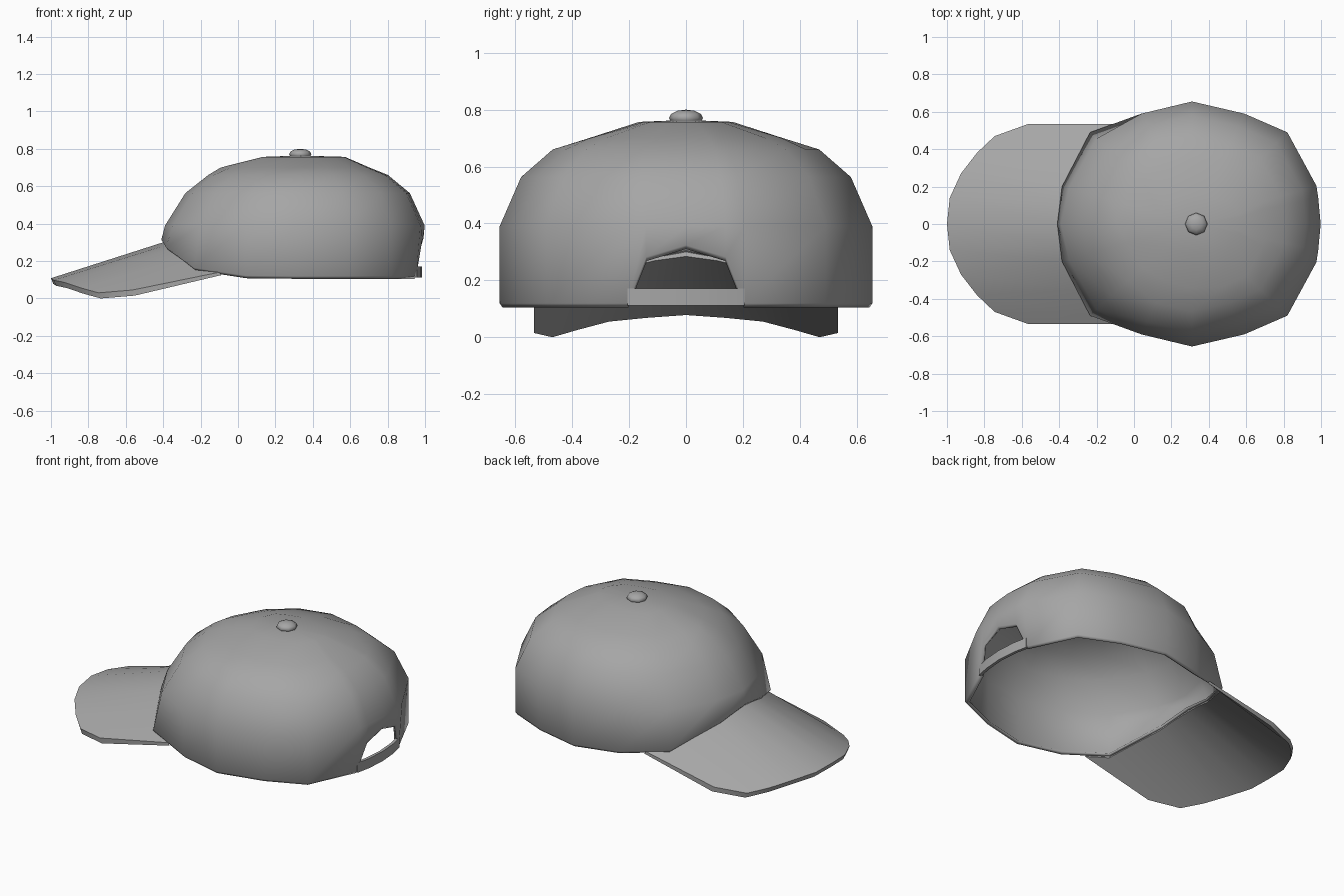
import bpy, bmesh
from math import radians
from mathutils import Matrix

if "Cube" in bpy.data.objects:
    bpy.data.objects.remove(bpy.data.objects["Cube"])

grey = bpy.data.materials.new("grey cloth")
grey.use_nodes = True
COLOUR = (0.38, 0.38, 0.38, 1)
grey.diffuse_color = COLOUR
bsdf = grey.node_tree.nodes["Principled BSDF"]
bsdf.inputs["Base Color"].default_value = COLOUR
bsdf.inputs["Roughness"].default_value = 0.8


def finish(name, bm, angle):
    mesh = bpy.data.meshes.new(name)
    bm.to_mesh(mesh)
    bm.free()
    mesh.materials.append(grey)
    ob = bpy.data.objects.new(name, mesh)
    bpy.context.collection.objects.link(ob)
    bpy.ops.object.select_all(action="DESELECT")
    ob.select_set(True)
    bpy.context.view_layer.objects.active = ob
    bpy.ops.object.shade_smooth_by_angle(angle=radians(angle))
    return ob


def mirrored(points):
    """Full row from a half row that starts on the y = 0 plane."""
    return [(p[0], -p[1], *p[2:]) for p in reversed(points[1:])] + list(points)


def around(half):
    """Closed loop from a half loop that starts and ends on y = 0."""
    return list(half) + [(p[0], -p[1], *p[2:]) for p in reversed(half[1:-1])]


def loft(bm, rows):
    rings = [[bm.verts.new(p) for p in row] for row in rows]
    for low, high in zip(rings, rings[1:]):
        n = len(low)
        for i in range(n):
            j = (i + 1) % n
            bm.faces.new((low[i], low[j], high[j], high[i]))
    return rings


def solid_strip(name, sections, angle):
    """Closed bar lofted through four-sided sections."""
    bm = bmesh.new()
    ends = loft(bm, sections)
    bm.faces.new(ends[0])
    bm.faces.new(ends[-1])
    bmesh.ops.recalc_face_normals(bm, faces=bm.faces[:])
    finish(name, bm, angle)


# Crown: half columns from back to front; hem rises over the strap and the brim
hem = [(0.992, 0, 0.31), (0.98, 0.14, 0.268), (0.953, 0.205, 0.105),
       (0.82, 0.49, 0.105), (0.59, 0.59, 0.105), (0.31, 0.655, 0.105),
       (0.04, 0.59, 0.108), (-0.235, 0.49, 0.15), (-0.385, 0.2, 0.26),
       (-0.41, 0, 0.30)]
widest = [(0.998, 0), (0.985, 0.14), (0.975, 0.205), (0.82, 0.49), (0.59, 0.59),
          (0.31, 0.655), (0.04, 0.59), (-0.24, 0.49), (-0.375, 0.2), (-0.39, 0)]
CX = 0.31


def ring(z, back, side, corner, near_front, front):
    scales = [back] * 5 + [side] * 2 + [corner, near_front, front]
    return around([(CX + (x - CX) * s, y * s, z) for (x, y), s in zip(widest, scales)])


bm = bmesh.new()
tucked = [(CX + (x - CX) * 0.985, y * 0.985, z) for x, y, z in around(hem)]
edge = [(x, y, z + 0.014) for x, y, z in around(hem)]
crest = [(CX + (x - CX) * (0.38 if x > CX else 0.25), y * 0.25, 0.757)
         for x, y in around(widest)]
rings = loft(bm, [tucked, edge,
                  ring(0.39, 1, 1, 0.93, 0.96, 1),
                  ring(0.563, 0.885, 0.885, 0.79, 0.81, 0.845),
                  ring(0.66, 0.715, 0.715, 0.62, 0.64, 0.67),
                  ring(0.70, 0.57, 0.52, 0.48, 0.51, 0.575),
                  crest])
top = bm.verts.new((0.33, 0, 0.764))
last = rings[-1]
for i, v in enumerate(last):
    bm.faces.new((v, last[(i + 1) % len(last)], top))
crown = finish("crown", bm, 60)
wall = crown.modifiers.new("cloth thickness", "SOLIDIFY")
wall.thickness = 0.02
wall.offset = -1

# Brim: curved sheet from the crown seam to the outer edge, thin at the seam
inner = [(-0.40, 0, 0.30), (-0.385, 0.11, 0.285), (-0.37, 0.2, 0.262),
         (-0.30, 0.35, 0.21), (-0.23, 0.48, 0.155), (-0.10, 0.535, 0.14)]
outer = [(-1, 0, 0.108), (-0.985, 0.14, 0.098), (-0.925, 0.27, 0.085),
         (-0.84, 0.38, 0.056), (-0.745, 0.47, 0.03), (-0.565, 0.535, 0.045)]
solid_strip("brim", [[(ix, iy, iz), (ox, oy, oz),
                      (ox + 0.012, oy, oz - 0.03), (ix + 0.008, iy, iz - 0.016)]
                     for (ix, iy, iz), (ox, oy, oz)
                     in zip(mirrored(inner), mirrored(outer))], 40)

# Strap closing the opening at the back
path = mirrored([(0.985, 0), (0.976, 0.12), (0.958, 0.205)])
solid_strip("back_strap", [[(x, y, 0.112), (x, y, 0.172),
                            (x - 0.018, y, 0.172), (x - 0.018, y, 0.112)]
                           for x, y in path], 30)

# Button on top
bm = bmesh.new()
bmesh.ops.create_uvsphere(bm, u_segments=8, v_segments=6, radius=1,
                          matrix=Matrix.Translation((0.333, 0, 0.771))
                          @ Matrix.Diagonal((0.06, 0.06, 0.029, 1)))
finish("top_button", bm, 60)
